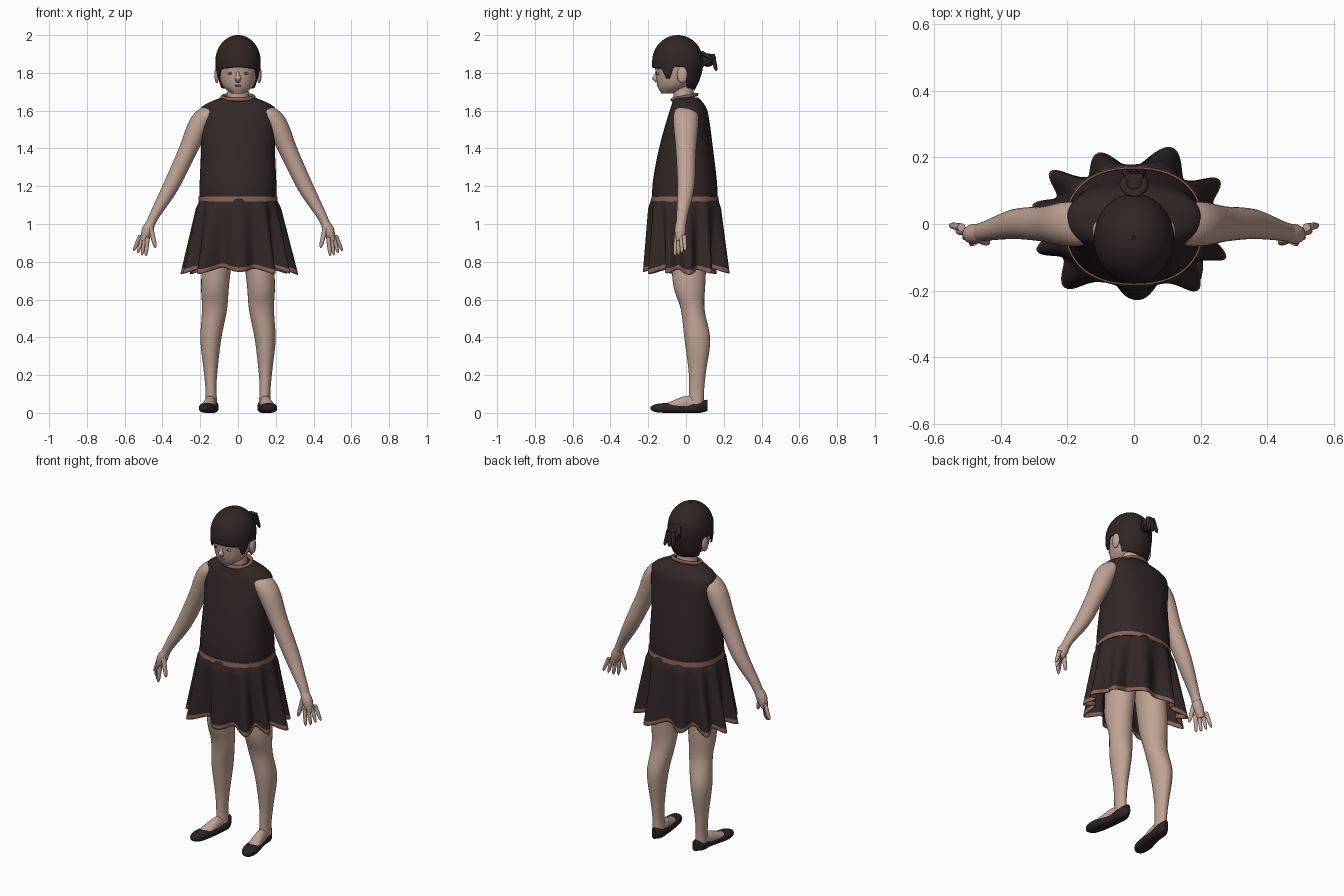
import bpy, bmesh
from math import sin, cos, pi, sqrt, copysign, atan2
from mathutils import Vector

if "Cube" in bpy.data.objects:
    bpy.data.objects.remove(bpy.data.objects["Cube"])


def material(name, red, green, blue):
    mat = bpy.data.materials.new(name)
    mat.use_nodes = True
    mat.diffuse_color = (red, green, blue, 1)
    mat.node_tree.nodes["Principled BSDF"].inputs["Base Color"].default_value = mat.diffuse_color
    return mat


SKIN = material("skin", .53, .37, .3)
HAIR = material("dark hair", .03, .018, .018)
CLOTH = material("dark cloth", .032, .02, .02)
TRIM = material("brown trim", .25, .12, .085)
SHOE = material("shoe leather", .025, .017, .019)
LIP = material("lips", .42, .24, .2)
EYE = material("eye white", .5, .45, .4)
IRIS = material("iris", .05, .03, .03)


def finish(bm, name, mats, mirror=False, thickness=0):
    """Turn a bmesh into a smooth object, optionally mirrored left to right."""
    bmesh.ops.recalc_face_normals(bm, faces=bm.faces)
    mesh = bpy.data.meshes.new(name)
    bm.to_mesh(mesh)
    bm.free()
    for mat in mats:
        mesh.materials.append(mat)
    ob = bpy.data.objects.new(name, mesh)
    bpy.context.collection.objects.link(ob)
    if thickness:
        solidify = ob.modifiers.new("thickness", 'SOLIDIFY')
        solidify.thickness = thickness
    if mirror:
        ob.modifiers.new("mirror", 'MIRROR')
    bpy.ops.object.select_all(action='DESELECT')
    ob.select_set(True)
    bpy.context.view_layer.objects.active = ob
    bpy.ops.object.shade_smooth_by_angle(angle=1)


def surface(name, point, around, along, mats, cap=True, mirror=False, rule=None, thickness=0):
    """Join closed rings of point(angle, t) into a skin."""
    bm = bmesh.new()
    rings = [[bm.verts.new(point(2 * pi * i / around, j / along)) for i in range(around)]
             for j in range(along + 1)]
    for j, (low, high) in enumerate(zip(rings, rings[1:])):
        for i in range(around):
            k = (i + 1) % around
            face = bm.faces.new((low[i], low[k], high[k], high[i]))
            if rule:
                face.material_index = rule(j / along)
    if cap:
        bm.faces.new(rings[0])
        bm.faces.new(rings[-1])
    finish(bm, name, mats, mirror, thickness)


def spline(rows, t):
    """Catmull-Rom interpolation through rows of numbers."""
    s = t * (len(rows) - 1)
    i = min(int(s), len(rows) - 2)
    s -= i
    a, b, c, d = (Vector(rows[max(0, min(len(rows) - 1, i + k))]) for k in (-1, 0, 1, 2))
    return b + s / 2 * (c - a + s * (2 * a - 5 * b + 4 * c - d + s * (3 * (b - c) + d - a)))


def power(value, exponent):
    return copysign(abs(value) ** (2 / exponent), value)


def loft(name, rows, mat, axis=None, exponent=2, around=28, mirror=False):
    """Rows are x, y, z, half width, half depth along a smooth path."""
    def point(angle, t):
        x, y, z, width, depth = spline(rows, t)
        side, front = Vector((1, 0, 0)), Vector((0, 1, 0))
        if axis == 'y':
            front = Vector((0, 0, 1))
        elif not axis:
            ahead = spline(rows, min(1, t + .02)) - spline(rows, max(0, t - .02))
            ahead = Vector(ahead[:3])
            side = front.cross(ahead).normalized()
            front = ahead.cross(side).normalized()
        return (Vector((x, y, z)) + side * width * power(cos(angle), exponent)
                + front * depth * power(sin(angle), exponent))
    surface(name, point, around, 6 * (len(rows) - 1), [mat], mirror=mirror)


def tube(name, start, end, radius, mat, mirror=False):
    """Straight finger-like tube with a rounded tip."""
    def point(angle, t):
        r = radius * (1 - t / 5) * sqrt(1 - .97 * t ** 8)
        return start.lerp(end, t) + Vector((r * cos(angle), r * sin(angle), 0))
    surface(name, point, 12, 12, [mat], mirror=mirror)


def ball(name, loc, size, mat, mirror=False):
    bm = bmesh.new()
    bmesh.ops.create_uvsphere(bm, u_segments=24, v_segments=14, radius=1)
    bmesh.ops.scale(bm, vec=size, verts=bm.verts)
    bmesh.ops.translate(bm, vec=loc, verts=bm.verts)
    finish(bm, name, [mat], mirror)


def ring(name, loc, width, depth, radius, tilt, mat):
    """Rounded cord around an oval, with its back raised by tilt."""
    def point(angle, t):
        turn, r = 2 * pi * t, radius * cos(angle)
        y = (depth + r) * sin(turn)
        return Vector(loc) + Vector(((width + r) * cos(turn), y, radius * sin(angle) + tilt * y))
    surface(name, point, 10, 48, [mat], cap=False)


# Head, neck and face
loft("head", [(0, -.1, 1.69, .03, .03), (0, -.064, 1.73, .08, .086), (0, -.045, 1.8, .104, .115),
              (0, -.042, 1.87, .107, .12), (0, -.042, 1.97, .06, .06)], SKIN, 'z', around=40)
loft("neck", [(0, 0, 1.58, .09, .07), (0, -.01, 1.67, .06, .055), (0, -.02, 1.76, .056, .056)], SKIN, 'z')
loft("nose", [(0, -.15, 1.82, .008, .008), (0, -.158, 1.79, .009, .01), (0, -.16, 1.77, .016, .02),
              (0, -.15, 1.75, .01, .01)], SKIN, 'z', around=16)
ball("upper_lip", (0, -.144, 1.737), (.023, .01, .005), LIP)
ball("lower_lip", (0, -.143, 1.729), (.019, .01, .005), LIP)
ball("eye", (.04, -.147, 1.797), (.017, .008, .007), EYE, True)
ball("iris", (.04, -.153, 1.797), (.007, .004, .006), IRIS, True)
ball("ear", (.112, -.02, 1.79), (.013, .027, .045), SKIN, True)

# Hair cap: each strand column runs from the crown to the hairline
HAIRLINE = [(0, 1.83), (.9, 1.82), (1.1, 1.77), (1.25, 1.77), (1.4, 1.83), (1.8, 1.83), (2.1, 1.72), (4, 1.7)]


def hairline(turn):
    for (start, high), (end, low) in zip(HAIRLINE, HAIRLINE[1:]):
        if turn <= end:
            return high + (low - high) * (turn - start) / (end - start)


def hair_point(angle, t):
    turn = abs(atan2(cos(angle), -sin(angle)))
    z = 2 - (2 - hairline(turn)) * (1 - cos((.02 + .98 * t) * pi / 2))
    dome = sqrt(1 - max(0, (z - 1.86) / .14) ** 2)
    nape = max(0, (1.86 - z) / .15) ** 2
    depth = .135 - (.045 * nape if sin(angle) > 0 else 0)
    return Vector(((.12 - .02 * nape) * dome * cos(angle), -.044 + depth * dome * sin(angle), z))


surface("hair_cap", hair_point, 96, 28, [HAIR], thickness=.006, cap=False)
ball("crown", (0, -.044, 1.95), (.08, .09, .047), HAIR)

# Tied bun with looped strands
ball("bun", (0, .115, 1.868), (.036, .036, .036), HAIR)
for level, tilt in (1.86, .5), (1.885, -.6):
    ring("bun_loop", (0, .12, level), .03, .026, .013, tilt, HAIR)
for x in (-.03, 0, .03):
    tube("bun_strand", Vector((x / 2, .14, 1.9)), Vector((x, .16, 1.81)), .013, HAIR)

# Sleeveless bodice with neck and waist trim
loft("bodice", [(0, -.006, 1.125, .203, .172), (0, -.006, 1.22, .203, .17), (0, 0, 1.4, .196, .143),
                (0, .012, 1.57, .203, .108), (0, .012, 1.625, .185, .09), (0, 0, 1.67, .09, .066)],
     CLOTH, 'z', 2.3, 56)
ring("neck_trim", (0, -.008, 1.672), .083, .064, .01, .2, TRIM)
loft("waist_trim", [(0, -.006, 1.118, .21, .18), (0, -.006, 1.145, .208, .177)], TRIM, 'z', 2.3, 56)


# Gathered skirt with deepening folds and a trimmed hem
def skirt_point(angle, t):
    fold = sin(11 * angle + .9 * sin(2 * angle + .6) + .4) + .3 * sin(5 * angle + 1)
    flare = (.003 + .03 * t) * fold + .012 * min(1, 8 * t)
    z = 1.132 - .375 * t - .012 * t * fold - .01 * t * abs(cos(angle))
    return Vector(((.2 + .066 * t + flare) * power(cos(angle), 2.2),
                   (.176 + .012 * t + flare) * power(sin(angle), 2.2) - .006 * (1 - t), z))


surface("skirt", skirt_point, 176, 32, [CLOTH, TRIM], cap=False, thickness=.005, rule=lambda t: int(t > .93))

# Arms and hands
loft("arm", [(.11, 0, 1.6, .025, .045), (.155, 0, 1.583, .045, .064), (.205, 0, 1.525, .057, .066),
             (.27, 0, 1.38, .048, .053), (.355, 0, 1.2, .042, .045), (.44, -.02, 1.05, .027, .03),
             (.463, -.025, 1, .024, .027)], SKIN, mirror=True)
loft("palm", [(.455, -.025, 1.02, .02, .025), (.48, -.03, .965, .03, .03), (.5, -.03, .91, .016, .02)],
     SKIN, mirror=True)
for i, finger in enumerate(("index", "middle", "ring", "little")):
    base = Vector((.478, -.052, .93)) + Vector((.013, .014, .004)) * i
    reach = Vector((.01 + .008 * i, -.006 + .004 * i, -.1 + .008 * max(0, i - 1)))
    tube(finger + "_finger", base, base + reach, .012, SKIN, True)
tube("thumb", Vector((.463, -.045, .985)), Vector((.437, -.056, .872)), .014, SKIN, True)

# Legs and feet
loft("leg", [(.09, .02, 1.02, .085, .1), (.12, .016, .7, .075, .087), (.124, .035, .55, .066, .063),
             (.144, .06, .39, .055, .068), (.145, .06, .22, .036, .046), (.143, .056, .12, .029, .04),
             (.14, .055, .03, .032, .04)], SKIN, 'z', mirror=True)
loft("foot", [(.14, .07, .045, .026, .035), (.147, 0, .047, .03, .043), (.16, -.085, .034, .036, .024),
              (.165, -.125, .028, .03, .016)], SKIN, 'y', mirror=True)

# Flat slip-on shoes
loft("shoe", [(.134, .114, .04, .012, .03), (.138, .07, .032, .035, .032), (.143, 0, .024, .035, .024),
              (.162, -.1, .026, .043, .026), (.17, -.16, .025, .032, .021), (.175, -.187, .025, .006, .008)],
     SHOE, 'y', 2.6, mirror=True)
